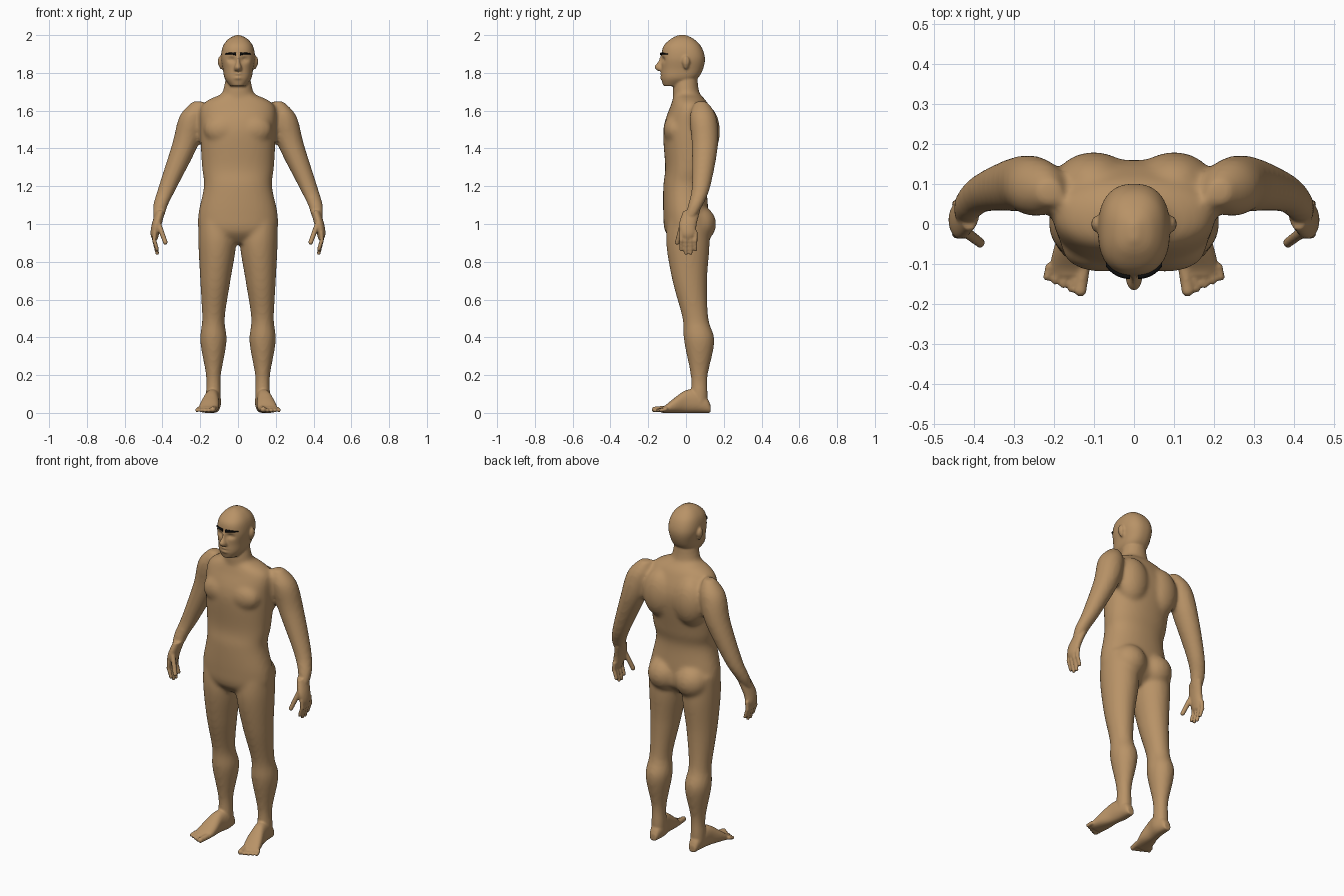
import bpy, bmesh, math
from mathutils import Matrix, Vector

cube = bpy.data.objects.get("Cube")
if cube:
    bpy.data.objects.remove(cube)

STEPS, SIDES = 8, 64
HEAD_POWER = 2.4


def material(name, colour):
    mat = bpy.data.materials.new(name)
    mat.use_nodes = True
    mat.diffuse_color = (*colour, 1)
    mat.node_tree.nodes["Principled BSDF"].inputs["Base Color"].default_value = (*colour, 1)
    return mat


skin = material("skin tan", (.48, .29, .135))
black = material("brow black", (.004, .004, .004))


def spline(a, b, c, d, t):
    """Smooth curve value between b and c."""
    start, end = (c - a) / 2, (d - b) / 2
    bend = 3 * (c - b) - 2 * start - end
    twist = 2 * (b - c) + start + end
    return b + t * (start + t * (bend + t * twist))


def signed_power(value, power):
    return math.copysign(abs(value) ** power, value)


def loft(bm, sections, axis="z", sides=(1, -1), power=2):
    """Smooth tube through sections (position, centre u, centre v, radius u, radius v)."""
    last = len(sections) - 1
    rows = []
    for i in range(last):
        quad = [sections[max(0, min(last, i + k))] for k in (-1, 0, 1, 2)]
        for step in range(STEPS):
            rows.append([spline(*values, step / STEPS) for values in zip(*quad)])
    rows.append(sections[-1])
    for side in sides:
        rings = []
        for t, u, v, radius_u, radius_v in rows:
            ring = []
            for k in range(SIDES):
                angle = math.tau * k / SIDES
                p = u + radius_u * signed_power(math.cos(angle), 2 / power)
                q = v + radius_v * signed_power(math.sin(angle), 2 / power)
                x, y, z = {"z": (p, q, t), "y": (p, t, q), "x": (t, p, q)}[axis]
                ring.append(bm.verts.new((side * x, y, z)))
            rings.append(ring)
        for lower, upper in zip(rings, rings[1:]):
            for k in range(SIDES):
                n = (k + 1) % SIDES
                bm.faces.new((lower[k], lower[n], upper[n], upper[k]))
        bm.faces.new(rings[0])
        bm.faces.new(rings[-1])


def core(bm, profile, power=2):
    """Central volume from rows of (height, half width, front, back)."""
    rows = [(z, 0, (front + back) / 2, width, (back - front) / 2)
            for z, width, front, back in profile]
    loft(bm, rows, sides=(1,), power=power)


def limb(bm, path, depth=1):
    """Mirrored limb from rows of (height, x, y, radius)."""
    loft(bm, [(z, x, y, radius, radius * depth) for z, x, y, radius in path])


def blob(bm, centre, radii):
    for side in (1, -1):
        place = Matrix.Translation((side * centre[0], *centre[1:]))
        bmesh.ops.create_uvsphere(bm, u_segments=28, v_segments=18, radius=1,
                                  matrix=place @ Matrix.Diagonal((*radii, 1)))


def digit(bm, base, tip, radius):
    """Mirrored finger or toe with a round end."""
    for side in (1, -1):
        start, end = [Vector((side * p[0], p[1], p[2])) for p in (base, tip)]
        along = end - start
        end -= along.normalized() * radius
        place = Matrix.Translation((start + end) / 2) @ along.to_track_quat("Z", "Y").to_matrix().to_4x4()
        bmesh.ops.create_cone(bm, cap_ends=True, segments=20, radius1=radius, radius2=radius * .9,
                              depth=(end - start).length, matrix=place)
        bmesh.ops.create_uvsphere(bm, u_segments=20, v_segments=12, radius=radius * .95,
                                  matrix=Matrix.Translation(end))


def make_object(name, bm, mat):
    bmesh.ops.recalc_face_normals(bm, faces=bm.faces)
    mesh = bpy.data.meshes.new(name)
    bm.to_mesh(mesh)
    bm.free()
    mesh.materials.append(mat)
    mesh.shade_smooth()
    ob = bpy.data.objects.new(name, mesh)
    bpy.context.collection.objects.link(ob)
    return ob


def fuse(ob, voxel, rounds):
    """Merge overlapping volumes into one soft skin."""
    remesh = ob.modifiers.new("merge", "REMESH")
    remesh.mode = "VOXEL"
    remesh.voxel_size = voxel
    remesh.use_smooth_shade = True
    soften = ob.modifiers.new("soften", "SMOOTH")
    soften.iterations = rounds


# Trunk and neck
bm = bmesh.new()
core(bm, [(1.69, .08, -.06, .07), (1.63, .19, -.08, .12), (1.5, .2, -.12, .16), (1.3, .19, -.11, .13),
          (1.2, .18, -.12, .11), (1.05, .21, -.12, .12), (.96, .2, -.11, .12), (.9, .1, -.06, .06)],
     power=2.2)
core(bm, [(1.8, .06, -.06, .06), (1.7, .08, -.07, .07), (1.6, .1, -.06, .11)])

# Chest muscles, shoulder blades and buttocks
blob(bm, (.08, -.06, 1.5), (.1, .06, .08))
blob(bm, (.1, .1, 1.49), (.1, .08, .14))
blob(bm, (.09, .06, 1), (.1, .1, .1))

# Arms
limb(bm, [(1.65, .21, .08, .03), (1.57, .24, .09, .07), (1.42, .28, .1, .07), (1.2, .37, .08, .05),
          (1.1, .41, .05, .04), (1.03, .42, .02, .03)])

# Legs
limb(bm, [(1.04, .12, .01, .09), (.9, .11, .01, .1), (.7, .12, .02, .08), (.5, .13, .05, .06),
          (.38, .13, .07, .07), (.2, .13, .07, .04), (.1, .13, .07, .04), (.04, .13, .07, .04)],
     depth=1.15)
trunk = make_object("trunk", bm, skin)
fuse(trunk, .012, 7)
soft_mesh = bpy.data.meshes.new_from_object(
    trunk.evaluated_get(bpy.context.evaluated_depsgraph_get()))
bpy.data.objects.remove(trunk)

# Head
bm = bmesh.new()
core(bm, [(2, .01, -.04, 0), (1.98, .05, -.08, .04), (1.94, .08, -.12, .08), (1.88, .09, -.13, .1),
          (1.82, .08, -.13, .09), (1.77, .07, -.13, .06), (1.73, .04, -.12, 0)], power=HEAD_POWER)

# Eye sockets, mouth line and lips pushed into the face by rule
features = [(.034, 1.87, .018, .012, .017), (0, 1.784, .02, .004, .01),
            (0, 1.793, .02, .007, -.01), (0, 1.774, .02, .007, -.01)]
for vert in bm.verts:
    if vert.co.y < -.03:
        across, height = abs(vert.co.x), vert.co.z
        vert.co.y += sum(depth * math.exp(-((across - x) / width) ** 2 - ((height - z) / tall) ** 2)
                         for x, z, width, tall, depth in features)

# Eyes, nose and ears
blob(bm, (.034, -.1, 1.87), (.016, .015, .012))
core(bm, [(1.89, .01, -.135, -.1), (1.86, .01, -.148, -.1), (1.83, .02, -.167, -.1),
          (1.81, .02, -.15, -.1)])
blob(bm, (.093, 0, 1.86), (.014, .02, .03))
blob(bm, (.09, 0, 1.84), (.01, .015, .02))

# Hands: palm, thumb and four fingers
limb(bm, [(1.07, .41, .03, .025), (1, .43, .01, .026), (.95, .44, .01, .023), (.92, .44, .01, .015)],
     depth=1.8)
digit(bm, (.42, -.02, 1), (.38, -.05, .89), .014)
for i, tip in enumerate((.855, .835, .835, .855)):
    y = -.025 + .025 * i
    digit(bm, (.44, y, .96), (.445, y, .9), .012)
    digit(bm, (.445, y, .92), (.425, y, tip), .011)

# Feet: flat soles and five toes
foot = [(.13, .13, .02, .02), (.11, .13, .03, .04), (.06, .13, .04, .06), (0, .14, .04, .06),
        (-.06, .15, .05, .04), (-.11, .16, .05, .02), (-.13, .16, .04, .015)]
loft(bm, [(y, x, half, width, half) for y, x, width, half in foot], axis="y", power=2.3)
for i in range(5):
    x, radius = .13 + .021 * i, .011 if i else .017
    digit(bm, (x - .005, -.1, .022), (x + .006, -.182 + .01 * i, radius), radius)

# One continuous skin
bm.from_mesh(soft_mesh)
bpy.data.meshes.remove(soft_mesh)
body = make_object("body", bm, skin)
fuse(body, .0058, 3)

# Eyebrows follow the forehead curve
bm = bmesh.new()
brow = []
for i in range(1, 8):
    x = i / 100
    y = -.018 - .114 * (1 - (x / .09) ** HEAD_POWER) ** (1 / HEAD_POWER)
    z = 1.898 + .005 * math.sin(math.pi * i / 8)
    brow.append((x, y, z, .006, .009 - i / 1000))
loft(bm, brow, axis="x")
make_object("eyebrows", bm, black)
